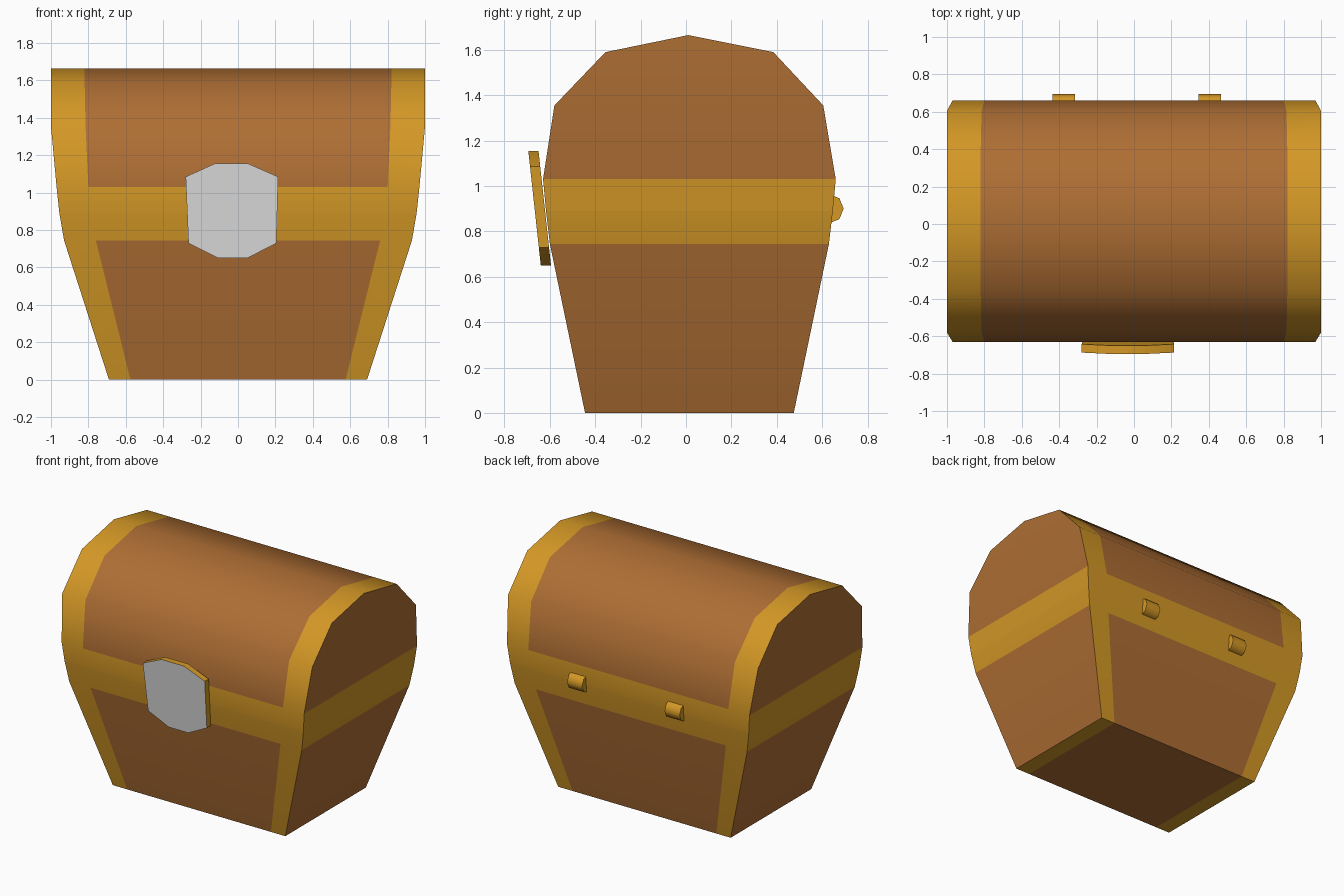
import bpy, bmesh, math
from mathutils import Matrix

cube = bpy.data.objects.get("Cube")
if cube:
    bpy.data.objects.remove(cube, do_unlink=True)


def make_material(name, rgb):
    mat = bpy.data.materials.new(name)
    mat.use_nodes = True
    color = (*rgb, 1.0)
    mat.diffuse_color = color
    bsdf = mat.node_tree.nodes["Principled BSDF"]
    bsdf.inputs["Base Color"].default_value = color
    bsdf.inputs["Roughness"].default_value = 0.7
    return mat


wood = make_material("brown wood", (0.423, 0.156, 0.034))
gold = make_material("gold trim", (0.658, 0.314, 0.019))
silver = make_material("silver", (0.75, 0.75, 0.75))


def finish(name, bm, mats, angle=45):
    bmesh.ops.recalc_face_normals(bm, faces=bm.faces[:])
    mesh = bpy.data.meshes.new(name)
    bm.to_mesh(mesh)
    bm.free()
    for m in mats:
        mesh.materials.append(m)
    obj = bpy.data.objects.new(name, mesh)
    bpy.context.collection.objects.link(obj)
    bpy.ops.object.select_all(action='DESELECT')
    obj.select_set(True)
    bpy.context.view_layer.objects.active = obj
    bpy.ops.object.shade_smooth_by_angle(angle=math.radians(angle))
    return obj


BAND_LOW, BAND_HIGH, SEAM = 0.745, 1.03, 0.89


def chest_half(name, levels, ridge=None):
    """levels: (z, front y, back y, half width, half width of the wood panel)"""
    bm = bmesh.new()

    def row(y, z, w, t):
        return [bm.verts.new((x, y, z)) for x in (-w, -t, t, w)]

    front = [row(f, z, w, t) for z, f, b, w, t in levels]
    back = [row(b, z, w, t) for z, f, b, w, t in levels]
    top = [row(*ridge)] if ridge else []
    loop = front + top + back[::-1]

    # long walls: trim, panel, trim
    for a, b in zip(loop, loop[1:] + loop[:1]):
        for i in range(3):
            face = bm.faces.new((a[i], a[i + 1], b[i + 1], b[i]))
            face.material_index = 0 if i == 1 else 1
    # end walls
    for e in (0, 3):
        for i in range(len(levels) - 1):
            bm.faces.new((front[i][e], front[i + 1][e], back[i + 1][e], back[i][e]))
        if top:
            bm.faces.new((front[-1][e], top[0][e], back[-1][e]))
    # gold band around the opening
    for face in bm.faces:
        if BAND_LOW < face.calc_center_median().z < BAND_HIGH:
            face.material_index = 1
    return finish(name, bm, (wood, gold))


seam_level = (SEAM, -0.617, 0.647, 0.955, 0.78)
chest_half("chest_base", [
    (0.0, -0.445, 0.475, 0.69, 0.575),
    (BAND_LOW, -0.60, 0.63, 0.93, 0.76),
    seam_level])
chest_half("chest_lid", [
    seam_level,
    (BAND_HIGH, -0.63, 0.66, 0.97, 0.80),
    (1.355, -0.58, 0.605, 1.0, 0.815),
    (1.59, -0.355, 0.385, 1.0, 0.82)],
    ridge=(0.01, 1.665, 1.0, 0.82))

# tilted latch plate with a silver front
outline = [(-0.28, 1.085), (-0.125, 1.155), (0.055, 1.155), (0.215, 1.085),
           (0.205, 0.73), (0.05, 0.65), (-0.105, 0.65), (-0.265, 0.73)]
bm = bmesh.new()
rings = []
for depth in (0.0, 0.045):
    rings.append([bm.verts.new((x, -0.64 - 0.109 * (z - 0.65) + depth, z)) for x, z in outline])
bm.faces.new(rings[0]).material_index = 1
bm.faces.new(rings[1])
for i in range(8):
    j = (i + 1) % 8
    bm.faces.new((rings[0][i], rings[0][j], rings[1][j], rings[1][i]))
finish("latch_plate", bm, (gold, silver), 30)

# rounded hinges on the back
for side, x in (("right", -0.375), ("left", 0.405)):
    bm = bmesh.new()
    bmesh.ops.create_cone(bm, cap_ends=True, segments=8, radius1=0.065, radius2=0.065, depth=0.12)
    bmesh.ops.transform(bm, verts=bm.verts[:],
                        matrix=Matrix.Translation((x, 0.63, 0.90)) @ Matrix.Rotation(math.pi / 2, 4, 'Y'))
    finish("hinge_" + side, bm, (gold,), 50)
